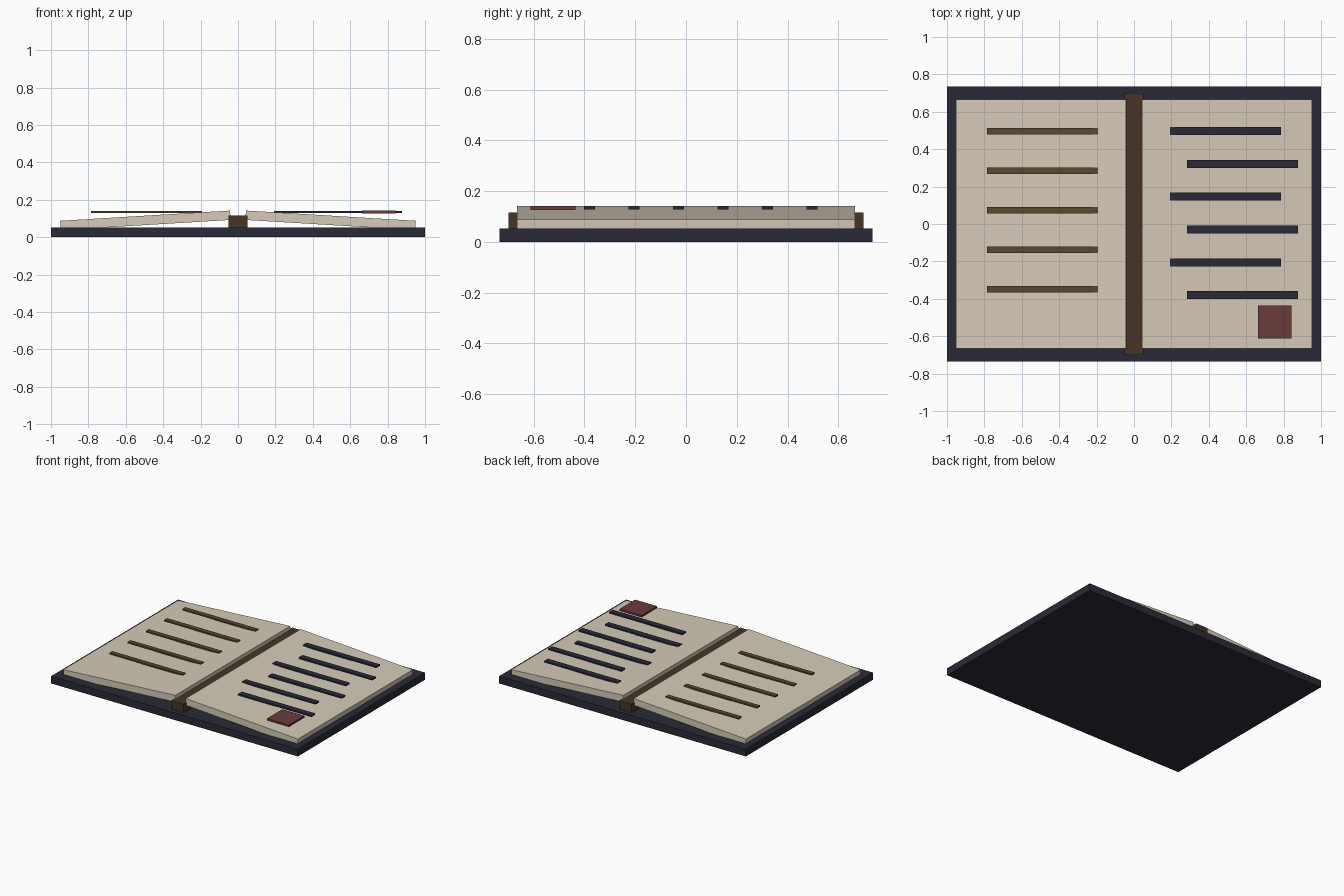
import bpy

if "Cube" in bpy.data.objects:
    bpy.data.objects.remove(bpy.data.objects["Cube"])


def linear(c):
    c /= 255
    return c / 12.92 if c <= 0.04045 else ((c + 0.055) / 1.055) ** 2.4


def material(name, rgb):
    m = bpy.data.materials.new(name)
    m.diffuse_color = (*[linear(c) for c in rgb], 1)
    m.use_nodes = True
    m.node_tree.nodes["Principled BSDF"].inputs["Base Color"].default_value = m.diffuse_color
    return m


def box(name, center, size, mat, tilt=0):
    bpy.ops.mesh.primitive_cube_add(size=1, location=center)
    ob = bpy.context.object
    ob.name = name
    ob.scale = size
    ob.rotation_euler.y = tilt
    ob.data.materials.append(mat)
    return ob


navy = material("navy", (42, 42, 56))
paper = material("paper", (214, 203, 184))
leather = material("leather", (72, 52, 38))
ink = material("ink", (42, 42, 58))
red = material("red", (106, 58, 60))

# Cover and spine
box("cover", (0, 0, 0.0265), (2, 1.47, 0.053), navy)
box("spine", (0, 0, 0.082), (0.1, 1.40, 0.066), leather)

# Pages rising towards the spine
for side, s in (("left", -1), ("right", 1)):
    box(side + "_page", (s * 0.495, 0, 0.09), (0.91, 1.33, 0.05), paper, s * 0.06)

# Text bars on the left page, shifting from olive to brown
for i in range(5):
    tone = material(f"brown_{i}", (88, 74 - i, 46 + 1.5 * i))
    box(f"left_line_{i}", (-0.49, 0.496 - 0.211 * i, 0.134), (0.594, 0.034, 0.011), tone)

# Staggered text bars on the right page
for i in range(6):
    box(f"right_line_{i}", (0.49 + 0.09 * (i % 2), 0.497 - 0.1755 * i, 0.134),
        (0.594, 0.043, 0.011), ink)

# Red seal in the corner
box("seal", (0.753, -0.524, 0.134), (0.178, 0.178, 0.015), red)
